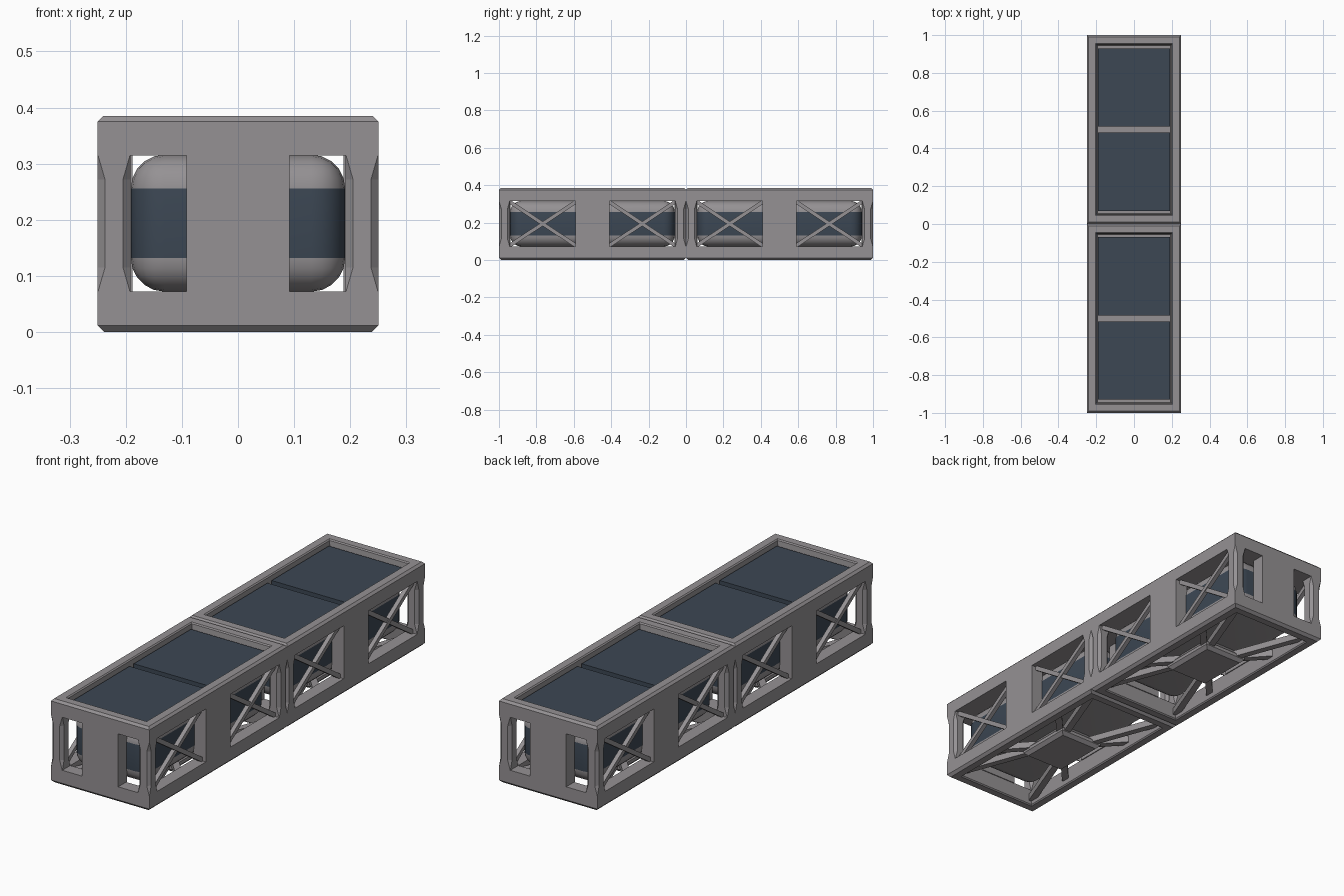
import bpy, bmesh, math
from mathutils import Vector, Matrix

if "Cube" in bpy.data.objects:
    bpy.data.objects.remove(bpy.data.objects["Cube"])


def material(name, rgb):
    m = bpy.data.materials.new(name)
    m.diffuse_color = (*rgb, 1)
    m.use_nodes = True
    m.node_tree.nodes["Principled BSDF"].inputs["Base Color"].default_value = m.diffuse_color
    return m


GREY = material("metal grey", (0.30, 0.285, 0.295))
DARK = material("dark slate blue", (0.045, 0.063, 0.088))


def finish(bm, name, mats, oy):
    bmesh.ops.recalc_face_normals(bm, faces=bm.faces[:])
    me = bpy.data.meshes.new(name)
    bm.to_mesh(me)
    bm.free()
    for m in mats:
        me.materials.append(m)
    ob = bpy.data.objects.new(name, me)
    ob.location.y = oy
    bpy.context.collection.objects.link(ob)
    return ob


def box_into(bm, c, s, rot=None):
    mat = Matrix.Translation(c) @ (rot or Matrix()) @ Matrix.Diagonal((*s, 1))
    return bmesh.ops.create_cube(bm, size=1, matrix=mat)["verts"]


def box(name, c, s, oy, mat=GREY):
    bm = bmesh.new()
    box_into(bm, c, s)
    return finish(bm, name, [mat], oy)


def bar_into(bm, a, b, w, h):
    a, b = Vector(a), Vector(b)
    d = b - a
    box_into(bm, (a + b) / 2, (w, h, d.length), d.to_track_quat('Z', 'Y').to_matrix().to_4x4())


def loft(bm, rings, closed=False, caps=False):
    vs = [[bm.verts.new(p) for p in r] for r in rings]
    n = len(vs[0])
    for i in range(len(vs) if closed else len(vs) - 1):
        a, b = vs[i], vs[(i + 1) % len(vs)]
        for j in range(n):
            bm.faces.new((a[j], a[(j + 1) % n], b[(j + 1) % n], b[j]))
    if caps:
        bm.faces.new(vs[0])
        bm.faces.new(vs[-1])


def frame(name, profile, oy):
    # rectangular ring, profile given as (inset, height)
    bm = bmesh.new()
    rings = [[(sx * (0.25 - d), sy * (0.5 - d), z) for sx, sy in
              ((1, 1), (-1, 1), (-1, -1), (1, -1))] for d, z in profile]
    loft(bm, rings, closed=True)
    finish(bm, name, [GREY], oy)


def post(name, x, y, oy):
    # square post whose edges are chamfered along its middle
    bm = bmesh.new()
    h = 0.029
    rings = []
    for z, c in ((0.072, 0.0005), (0.115, 0.013), (0.272, 0.013), (0.315, 0.0005)):
        k = h - c
        rings.append([(x + px, y + py, z) for px, py in
                      ((h, -k), (h, k), (k, h), (-k, h), (-h, k), (-h, -k), (-k, -h), (k, -h))])
    loft(bm, rings, caps=True)
    finish(bm, name, [GREY], oy)


def tank(oy):
    # rounded body with a dark band around its middle
    bm = bmesh.new()
    box_into(bm, (0, 0, 0.194), (0.382, 0.88, 0.244))
    bmesh.ops.bevel(bm, geom=bm.edges[:], offset=0.06, segments=5, profile=0.5, affect='EDGES')
    for f in bm.faces:
        f.smooth = True
        zs = [v.co.z for v in f.verts]
        f.material_index = 1 if min(zs) > 0.128 and max(zs) < 0.26 and abs(f.normal.z) < 0.1 else 0
    ob = finish(bm, "tank", [GREY, DARK], oy)
    bpy.context.view_layer.objects.active = ob
    ob.select_set(True)
    bpy.ops.object.shade_smooth_by_angle(angle=math.radians(35))
    ob.select_set(False)


for oy in (-0.5, 0.5):
    # upper and lower frames
    frame("top_frame", [(0, 0.315), (0, 0.375), (0.01, 0.385), (0.045, 0.385),
                        (0.05, 0.38), (0.058, 0.315)], oy)
    frame("bottom_frame", [(0, 0.072), (0, 0.012), (0.012, 0), (0.045, 0),
                           (0.05, 0.005), (0.058, 0.072)], oy)
    tank(oy)

    # recessed deck: grey tray with two dark panels
    box("deck_tray", (0, 0, 0.325), (0.4, 0.9, 0.02), oy)
    for s in (-1, 1):
        box("deck_panel", (0, s * 0.2225, 0.35), (0.38, 0.415, 0.03), oy, DARK)

    # corner posts
    for sx in (-1, 1):
        for sy in (-1, 1):
            post("corner_post", sx * 0.221, sy * 0.471, oy)

    # centre blocks on the four sides
    for s in (-1, 1):
        box("side_block", (s * 0.219, 0, 0.1935), (0.062, 0.18, 0.247), oy)
        box("end_block", (0, s * 0.469, 0.1935), (0.184, 0.062, 0.247), oy)

    # crossed braces on the long sides
    bm = bmesh.new()
    for sx in (-1, 1):
        for sy in (-1, 1):
            for k in (-1, 1):
                x = sx * (0.222 + 0.002 * k)
                bar_into(bm, (x, sy * 0.085, 0.194 - k * 0.12),
                         (x, sy * 0.447, 0.194 + k * 0.12), 0.02, 0.02)
    finish(bm, "cross_braces", [GREY], oy)

    # underside: tapered plate, hub and radial struts
    bm = bmesh.new()
    rings = [[(sx * a, sy * b, z) for sx, sy in ((1, 1), (-1, 1), (-1, -1), (1, -1))]
             for a, b, z in ((0.095, 0.12, 0), (0.11, 0.135, 0.015), (0.11, 0.135, 0.03), (0.07, 0.09, 0.075))]
    loft(bm, rings, caps=True)
    finish(bm, "underside_plate", [GREY], oy)
    bm = bmesh.new()
    for sx in (-1, 1):
        for sy in (-1, 1):
            bar_into(bm, (sx * 0.06, sy * 0.08, 0.035), (sx * 0.2, sy * 0.45, 0.035), 0.03, 0.03)
            bar_into(bm, (sx * 0.06, sy * 0.06, 0.04), (sx * 0.205, sy * 0.22, 0.04), 0.03, 0.03)
    finish(bm, "underside_struts", [GREY], oy)
